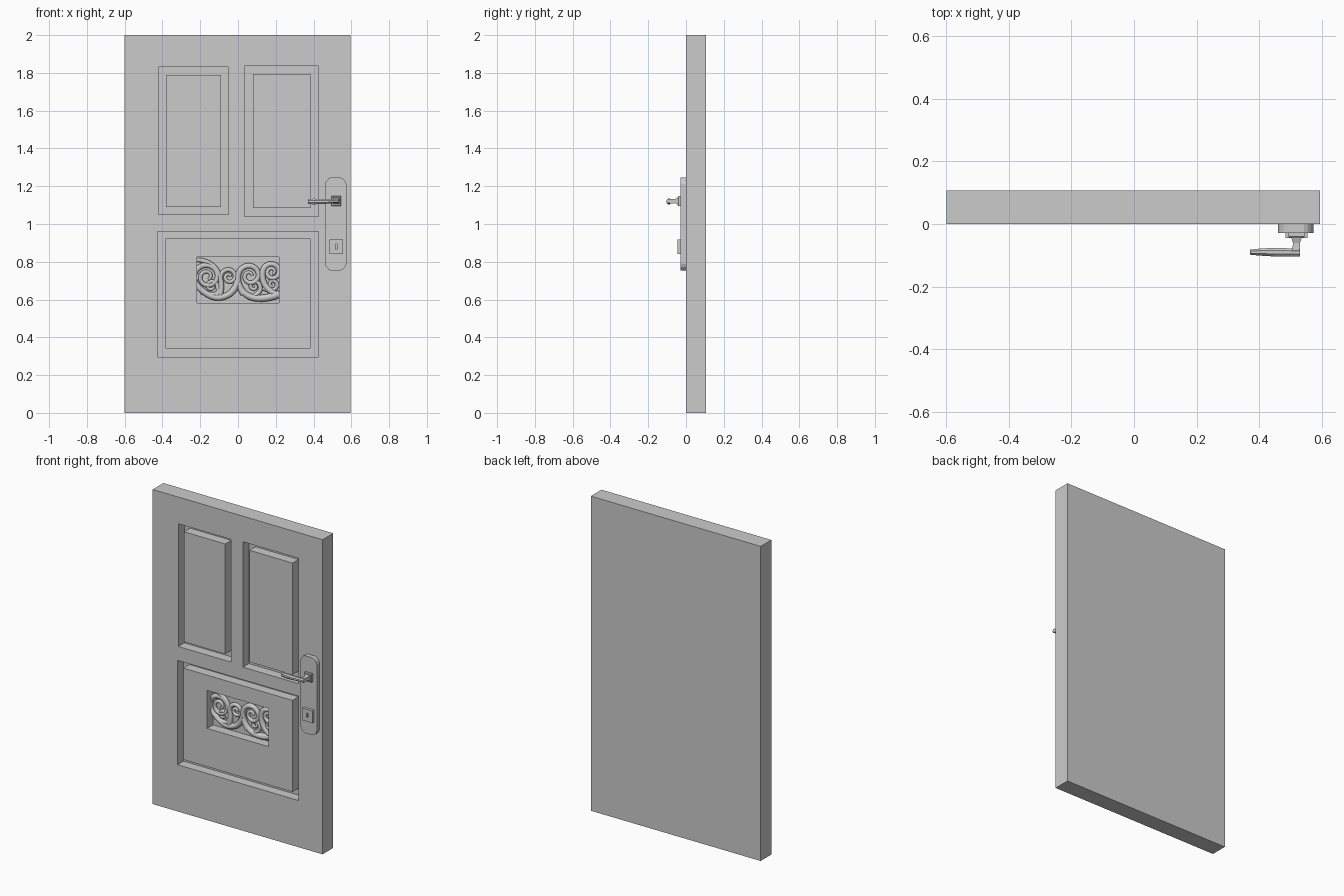
import bpy, bmesh, math

if "Cube" in bpy.data.objects:
    bpy.data.objects.remove(bpy.data.objects["Cube"])

DEPTH = 0.06   # depth of grooves and ornament recess


def new_object(name, bm):
    bmesh.ops.recalc_face_normals(bm, faces=bm.faces)
    me = bpy.data.meshes.new(name)
    bm.to_mesh(me)
    bm.free()
    ob = bpy.data.objects.new(name, me)
    bpy.context.collection.objects.link(ob)
    return ob


def loft(name, sections):
    """Join equal-length loops of 3D points into a closed solid."""
    bm = bmesh.new()
    rings = [[bm.verts.new(p) for p in s] for s in sections]
    n = len(rings[0])
    for a, b in zip(rings, rings[1:]):
        for i in range(n):
            j = (i + 1) % n
            bm.faces.new((a[i], a[j], b[j], b[i]))
    bm.faces.new(rings[0])
    bm.faces.new(rings[-1])
    return new_object(name, bm)


def rect(x0, x1, z0, z1, y):
    return [(x0, y, z0), (x1, y, z0), (x1, y, z1), (x0, y, z1)]


def box(name, x0, x1, y0, y1, z0, z1):
    return loft(name, [rect(x0, x1, z0, z1, y0), rect(x0, x1, z0, z1, y1)])


def frame(name, outer, inner, y0, y1):
    """Rectangular ring, used to cut a groove around a panel."""
    bm = bmesh.new()
    loops = [[bm.verts.new(p) for p in rect(*r, y)]
             for r, y in ((outer, y0), (outer, y1), (inner, y1), (inner, y0))]
    for k in range(4):
        a, b = loops[k], loops[(k + 1) % 4]
        for i in range(4):
            j = (i + 1) % 4
            bm.faces.new((a[i], a[j], b[j], b[i]))
    return new_object(name, bm)


def cut(target, cutter):
    cutter.hide_render = True
    m = target.modifiers.new("cut", 'BOOLEAN')
    m.operation = 'DIFFERENCE'
    m.solver = 'EXACT'
    m.object = cutter
    bpy.context.view_layer.objects.active = target
    bpy.ops.object.modifier_apply(modifier=m.name)
    bpy.data.objects.remove(cutter)


# Door slab with three grooved panels and an ornament recess
door = box("door_slab", -0.6, 0.595, 0, 0.107, 0, 2)
panels = [((-0.42, -0.05, 1.05, 1.83), (-0.38, -0.09, 1.09, 1.79)),
          ((0.035, 0.427, 1.04, 1.837), (0.08, 0.383, 1.085, 1.795)),
          ((-0.425, 0.427, 0.297, 0.96), (-0.385, 0.383, 0.34, 0.922))]
for outer, inner in panels:
    cut(door, frame("groove_cutter", outer, inner, -0.02, DEPTH))
cut(door, box("recess_cutter", -0.217, 0.216, -0.02, DEPTH, 0.583, 0.825))


# Carved scrolls: tapered tubes along paths (x, z) in hundredths of a unit
def scroll(name, pts, r0, r1):
    cu = bpy.data.curves.new(name, 'CURVE')
    cu.dimensions = '3D'
    cu.bevel_depth = 0.01
    cu.bevel_resolution = 3
    cu.use_fill_caps = True
    sp = cu.splines.new('NURBS')
    sp.points.add(len(pts) - 1)
    for i, (x, z) in enumerate(pts):
        sp.points[i].co = (x / 100, DEPTH - 0.008, z / 100, 1)
        sp.points[i].radius = r0 + (r1 - r0) * i / (len(pts) - 1)
    sp.order_u = 4
    sp.use_endpoint_u = True
    sp.resolution_u = 6
    ob = bpy.data.objects.new(name, cu)
    bpy.context.collection.objects.link(ob)
    bpy.ops.object.select_all(action='DESELECT')
    ob.select_set(True)
    bpy.context.view_layer.objects.active = ob
    bpy.ops.object.convert(target='MESH')
    bpy.ops.object.shade_smooth_by_angle(angle=math.radians(50))


def spiral(cx, cz, r, start, turns, steps=8):
    """Points winding inward; the sign of turns sets the direction."""
    n = int(abs(turns) * steps)
    out = []
    for i in range(n + 1):
        a = math.radians(start) + math.copysign(2 * math.pi * i / steps, turns)
        k = r * (1 - 0.82 * i / n)
        out.append((cx + k * math.cos(a), cz + k * math.sin(a)))
    return out


scroll("scroll_large_left", [(0, 70), (-1.5, 65), (-6, 61.5), (-12, 60.5), (-18, 63.5)]
       + spiral(-16.3, 72, 8, 200, -1.75), 1.9, 0.8)
scroll("scroll_arc_left", [(-22, 81), (-19, 81), (-13, 79), (-9.5, 73), (-8, 66), (-10, 61)],
       1.2, 1.5)
scroll("scroll_curl_left", [(-19, 64), (-14, 62), (-10, 63)]
       + spiral(-14, 67, 3.6, -20, 1.25), 1.4, 0.7)
scroll("scroll_small_left", [(-12, 61), (-8.5, 65)]
       + spiral(-4.8, 72, 5, 190, -1.5), 1.4, 0.8)
scroll("scroll_middle", [(3, 63), (0.5, 67)]
       + spiral(6.3, 72.5, 7, 190, -1.6), 1.8, 0.8)
scroll("scroll_sweep_right", [(0, 70), (1.5, 65), (5, 61.5), (11, 60.3), (17, 61), (22, 63)],
       1.5, 2.2)
scroll("scroll_curl_middle", [(8, 61.5), (12, 64)]
       + spiral(8.6, 67, 3.4, -10, 1.25), 1.3, 0.7)
scroll("scroll_large_right", [(22, 62), (17, 64), (13.5, 68)]
       + spiral(18, 74.5, 5.5, 190, -1.75), 1.8, 0.8)
scroll("scroll_curl_right", [(13, 66), (17, 64.5)]
       + spiral(18.3, 68, 3, -60, 1.25), 1.2, 0.7)

# Lock plate with eased corners
cx, cz, hw, hh = 0.517, 1.0, 0.057, 0.246
corner = [(hw, hh - 0.035), (hw - 0.007, hh - 0.018), (hw - 0.018, hh - 0.006), (hw - 0.03, hh)]
outline = []
for sx, sz in ((1, 1), (-1, 1), (-1, -1), (1, -1)):
    part = corner if sx * sz > 0 else corner[::-1]
    outline += [(cx + sx * x, cz + sz * z) for x, z in part]
loft("lock_plate", [[(x, y, z) for x, z in outline] for y in (0, -0.028)])

# Key plate with keyhole
key = box("key_plate", 0.484, 0.555, -0.045, -0.026, 0.84, 0.918)
cut(key, box("keyhole_cutter", 0.515, 0.524, -0.05, -0.035, 0.866, 0.894))


# Handle rosette and neck
def square(x, z, h, y):
    return rect(x - h, x + h, z - h, z + h, y)


loft("handle_rosette", [square(0.52, 1.121, 0.026, -0.026), square(0.52, 1.121, 0.026, -0.04),
                        square(0.52, 1.121, 0.022, -0.044)])
loft("handle_neck", [square(0.52, 1.121, 0.017, -0.042), square(0.52, 1.121, 0.011, -0.06),
                     square(0.518, 1.121, 0.012, -0.085)])

# Lever: octagonal sections from hinge to tip (x, y, z, half depth, half height)
lever = []
for x, y, z, dy, dz in ((0.531, -0.091, 1.121, 0.013, 0.011), (0.5, -0.091, 1.121, 0.013, 0.011),
                        (0.45, -0.090, 1.119, 0.014, 0.013), (0.40, -0.090, 1.119, 0.011, 0.015),
                        (0.371, -0.090, 1.119, 0.008, 0.012)):
    lever.append([(x, y + dy * math.cos(a) * 1.08, z + dz * math.sin(a) * 1.08)
                  for a in (math.pi / 8 + i * math.pi / 4 for i in range(8))])
loft("handle_lever", lever)
